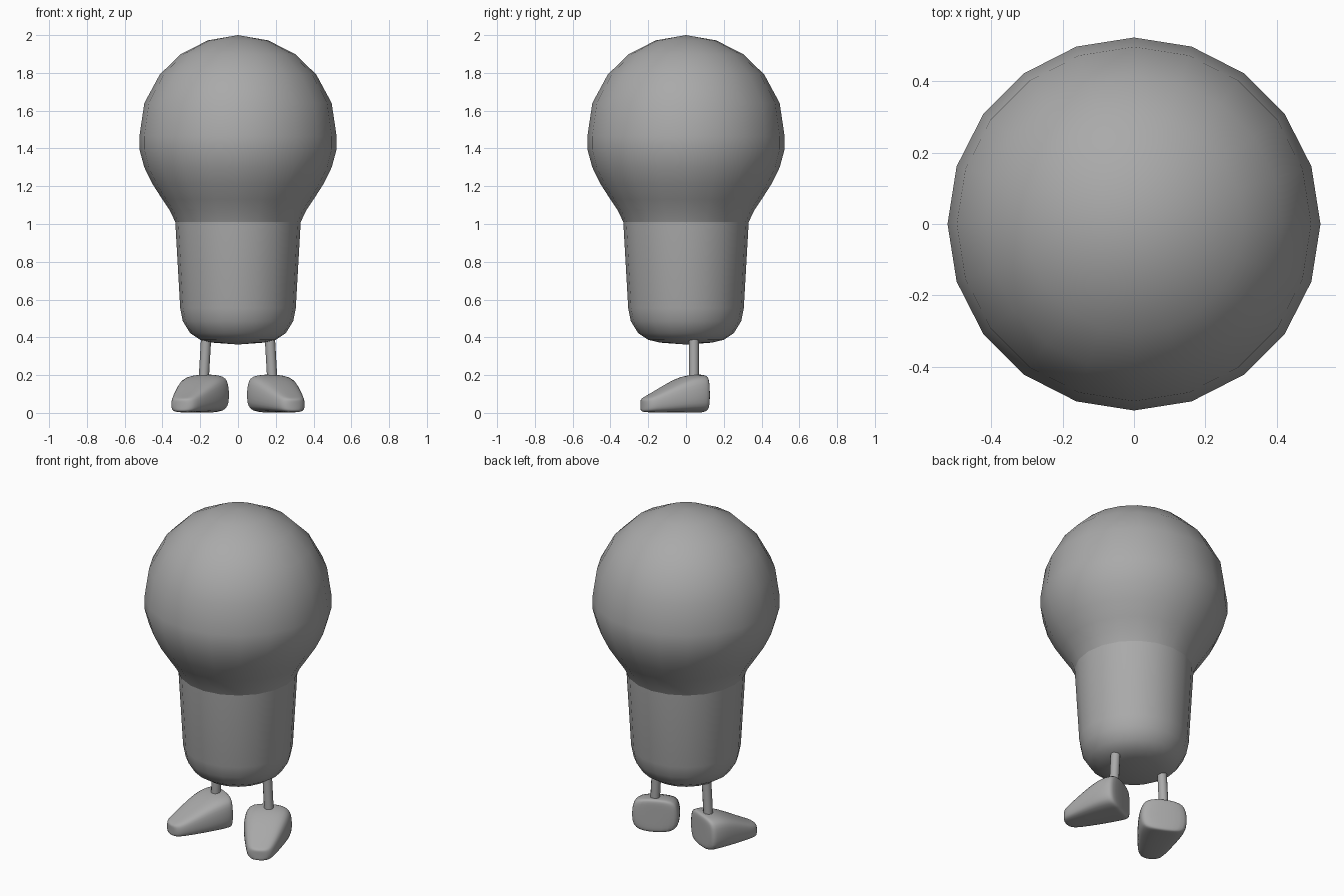
import bpy, bmesh, math
from mathutils import Matrix, Vector

if "Cube" in bpy.data.objects:
    bpy.data.objects.remove(bpy.data.objects["Cube"])

grey = bpy.data.materials.new("plain grey")
grey.diffuse_color = (0.40, 0.40, 0.40, 1)
grey.use_nodes = True
grey.node_tree.nodes["Principled BSDF"].inputs["Base Color"].default_value = grey.diffuse_color


def finish(name, bm):
    """Turn a bmesh into a smooth, grey object."""
    bmesh.ops.recalc_face_normals(bm, faces=bm.faces)
    mesh = bpy.data.meshes.new(name)
    bm.to_mesh(mesh)
    bm.free()
    obj = bpy.data.objects.new(name, mesh)
    bpy.context.collection.objects.link(obj)
    mesh.materials.append(grey)
    for p in mesh.polygons:
        p.use_smooth = True
    return obj


def lathe(name, profile, sides=20):
    """Spin a (radius, height) profile round z; zero radius makes a pole."""
    bm = bmesh.new()
    rings = []
    for r, z in profile:
        n = sides if r > 0 else 1
        rings.append([bm.verts.new((r * math.cos(2 * math.pi * i / sides),
                                    r * math.sin(2 * math.pi * i / sides), z))
                      for i in range(n)])
    for a, b in zip(rings, rings[1:]):
        for i in range(sides):
            j = (i + 1) % sides
            quad = [a[i % len(a)], a[j % len(a)], b[j % len(b)], b[i % len(b)]]
            bm.faces.new(list(dict.fromkeys(quad)))
    return finish(name, bm)


# Glass bulb and tapered socket, meeting at a crisp seam
lathe("bulb", [(0, 2.0), (0.16, 1.972), (0.305, 1.898), (0.415, 1.79), (0.496, 1.64),
               (0.522, 1.465), (0.522, 1.395), (0.496, 1.30), (0.454, 1.214),
               (0.40, 1.13), (0.36, 1.07), (0.332, 1.01)])
lathe("socket", [(0.332, 1.01), (0.306, 0.555), (0.292, 0.485), (0.253, 0.422),
                 (0.20, 0.387), (0.137, 0.372), (0, 0.362)])


def leg(name, side):
    """Thin rod from the foot up into the socket."""
    bottom, top = Vector((side * 0.183, 0.042, 0.15)), Vector((side * 0.168, 0.042, 0.41))
    axis = top - bottom
    bm = bmesh.new()
    bmesh.ops.create_cone(bm, cap_ends=True, segments=12, radius1=0.027,
                          radius2=0.027, depth=axis.length)
    turn = axis.to_track_quat('Z', 'Y').to_matrix().to_4x4()
    bm.transform(Matrix.Translation((bottom + top) / 2) @ turn)
    obj = finish(name, bm)
    bpy.context.view_layer.objects.active = obj
    obj.select_set(True)
    bpy.ops.object.shade_smooth_by_angle(angle=math.radians(40))
    obj.select_set(False)


def foot(name, side):
    """Blocky heel sloping to a low narrow toe, splayed outwards."""
    # (y, half width, bottom, top) of each cross-section
    sections = [(0.085, 0.125, 0.0, 0.205), (0.055, 0.138, 0.0, 0.205),
                (-0.03, 0.135, 0.0, 0.20), (-0.21, 0.085, 0.0, 0.10),
                (-0.27, 0.06, 0.005, 0.075)]
    bm = bmesh.new()
    loops = []
    for y, w, lo, hi in sections:
        zs = (lo, lo + (hi - lo) * 0.2, lo + (hi - lo) * 0.8, hi)
        pts = [(-w * 0.7, zs[0]), (w * 0.7, zs[0]), (w, zs[1]), (w * 0.97, zs[2]),
               (w * 0.7, zs[3]), (-w * 0.7, zs[3]), (-w * 0.97, zs[2]), (-w, zs[1])]
        loops.append([bm.verts.new((x, y, z)) for x, z in pts])
    for a, b in zip(loops, loops[1:]):
        for i in range(8):
            bm.faces.new((a[i], a[(i + 1) % 8], b[(i + 1) % 8], b[i]))
    # End caps as three quads each
    for l in (loops[0], loops[-1]):
        for ids in ((0, 1, 2, 7), (7, 2, 3, 6), (6, 3, 4, 5)):
            bm.faces.new([l[i] for i in ids])
    bm.transform(Matrix.Translation((side * 0.19, 0.012, 0)) @
                 Matrix.Rotation(side * math.radians(25), 4, 'Z'))
    obj = finish(name, bm)
    sub = obj.modifiers.new("rounding", 'SUBSURF')
    sub.levels = sub.render_levels = 2


for label, side in (("left", -1), ("right", 1)):
    leg(label + "_leg", side)
    foot(label + "_foot", side)
